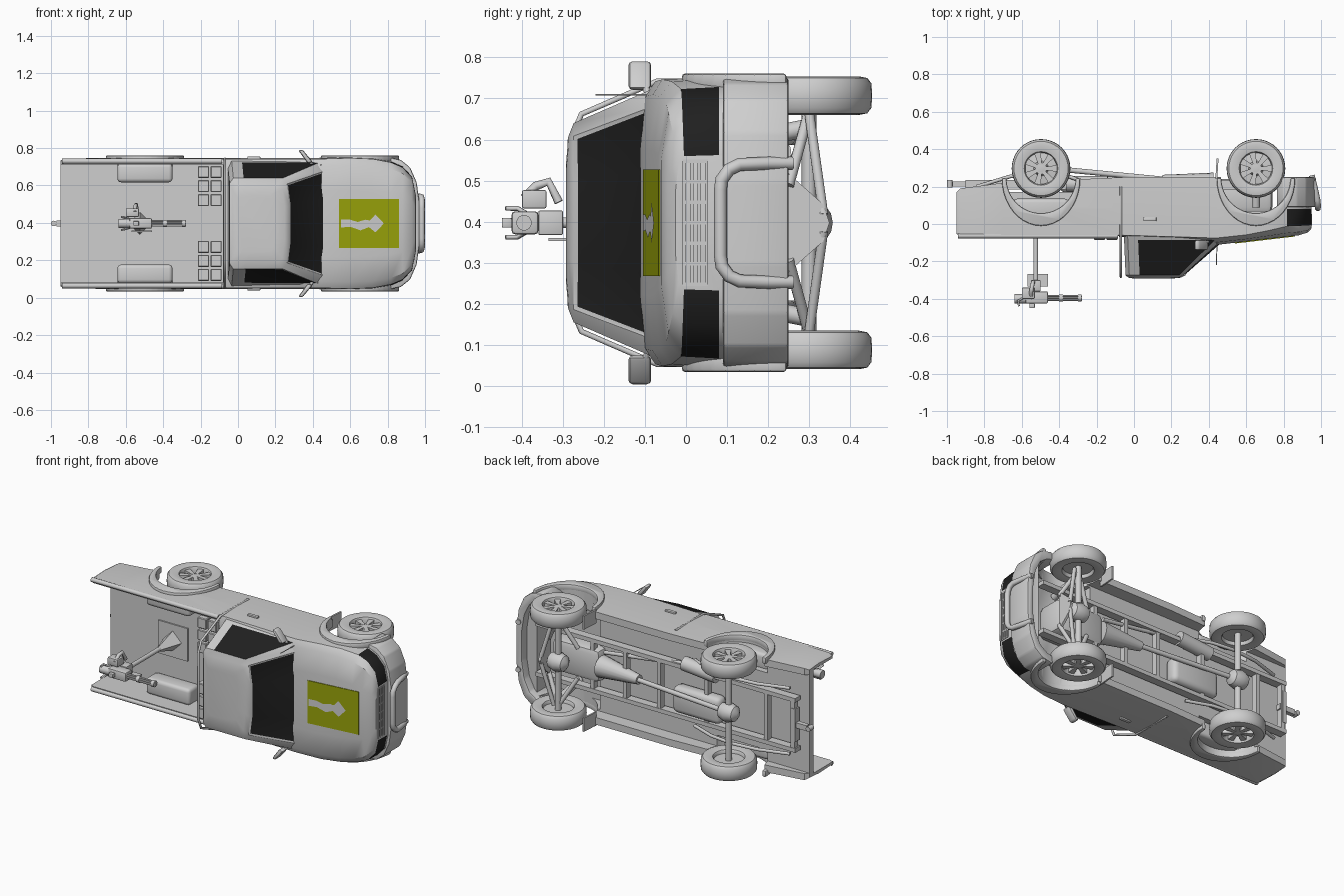
import bpy, bmesh, math
from mathutils import Matrix, Vector

if "Cube" in bpy.data.objects:
    bpy.data.objects.remove(bpy.data.objects["Cube"])

# Built in vehicle space (x forward, y left, z up), then tipped on its side at the end.
def mat(name, c):
    m = bpy.data.materials.new(name)
    m.diffuse_color = (*c, 1)
    m.use_nodes = True
    m.node_tree.nodes["Principled BSDF"].inputs["Base Color"].default_value = m.diffuse_color
    return m

GRAY = mat("body gray", (0.62, 0.62, 0.62))
BLACK = mat("glass black", (0.014, 0.014, 0.014))
OLIVE = mat("olive yellow", (0.32, 0.37, 0.003))

def finish(bm, name, mats=(GRAY,), bevel=0, angle=35, seg=2):
    if bevel:
        bmesh.ops.bevel(bm, geom=bm.edges[:], offset=bevel, segments=seg, affect='EDGES', profile=0.5)
    bmesh.ops.recalc_face_normals(bm, faces=bm.faces[:])
    me = bpy.data.meshes.new(name)
    bm.to_mesh(me)
    bm.free()
    for m in mats:
        me.materials.append(m)
    me.shade_smooth()
    me.set_sharp_from_angle(angle=math.radians(angle))
    o = bpy.data.objects.new(name, me)
    bpy.context.collection.objects.link(o)
    return o

def box(name, lo, hi, bevel=0, m=GRAY, seg=2):
    bm = bmesh.new()
    lo, hi = Vector(lo), Vector(hi)
    bmesh.ops.create_cube(bm, size=1, matrix=Matrix.Translation((lo + hi) / 2) @ Matrix.Diagonal((*(hi - lo), 1)))
    return finish(bm, name, (m,), bevel, seg=seg)

def prism(name, pts, a, b, plane="xz", m=GRAY, bevel=0):
    """Extrude a 2D outline from a to b along the axis left over."""
    put = {"xz": lambda p, d: (p[0], d, p[1]), "xy": lambda p, d: (p[0], p[1], d), "yz": lambda p, d: (d, p[0], p[1])}[plane]
    bm = bmesh.new()
    f = bm.faces.new([bm.verts.new(put(p, a)) for p in pts])
    r = bmesh.ops.extrude_face_region(bm, geom=[f])
    off = Vector(put((0, 0), b - a))
    bmesh.ops.translate(bm, vec=off, verts=[v for v in r["geom"] if isinstance(v, bmesh.types.BMVert)])
    return finish(bm, name, (m,), bevel)

def loft(rings, caps=True):
    bm = bmesh.new()
    vs = [[bm.verts.new(p) for p in r] for r in rings]
    n = len(rings[0])
    rows = [[bm.faces.new((a[i], a[(i + 1) % n], b[(i + 1) % n], b[i])) for i in range(n)] for a, b in zip(vs, vs[1:])]
    if caps:
        bm.faces.new(vs[0])
        bm.faces.new(vs[-1])
    return bm, rows

def lathe(name, prof, center, axis=(0, 1, 0), n=32, closed=False):
    """Spin (radius, offset) points about an axis."""
    q = Vector((0, 0, 1)).rotation_difference(Vector(axis))
    ring = lambda r, d: [Vector(center) + q @ Vector((r * math.cos(t), r * math.sin(t), d))
                         for t in (2 * math.pi * k / n for k in range(n))]
    bm, _ = loft([ring(r, d) for r, d in (prof + prof[:1] if closed else prof)], not closed)
    if closed:
        bmesh.ops.remove_doubles(bm, verts=bm.verts[:], dist=1e-6)
    return finish(bm, name)

def rod(name, a, b, r, r2=None, n=12):
    d = Vector(b) - Vector(a)
    return lathe(name, [(r, 0), (r if r2 is None else r2, d.length)], a, d.normalized(), n)

def tube(name, pts, r):
    cu = bpy.data.curves.new(name, 'CURVE')
    cu.dimensions, cu.bevel_depth, cu.bevel_resolution, cu.use_fill_caps = '3D', r, 2, True
    sp = cu.splines.new('POLY')
    sp.points.add(len(pts) - 1)
    for p, c in zip(sp.points, pts):
        p.co = (*c, 1)
    cu.materials.append(GRAY)
    bpy.context.collection.objects.link(bpy.data.objects.new(name, cu))

def cut(o, cutters):
    for c in cutters:
        md = o.modifiers.new("cut", 'BOOLEAN')
        md.operation, md.object, md.solver = 'DIFFERENCE', c, 'EXACT'
    dg = bpy.context.evaluated_depsgraph_get()
    me = bpy.data.meshes.new_from_object(o.evaluated_get(dg))
    o.modifiers.clear()
    o.data = me
    me.shade_smooth()
    me.set_sharp_from_angle(angle=math.radians(35))
    for c in cutters:
        bpy.data.objects.remove(c)

AXLES = (-0.497, 0.652)

# Lower body: x, half width, top, shoulder, lamp base, bottom
secs = [(-.95, .335, .06, .05, -.08, -.17), (-.93, .347, .07, .06, -.08, -.19), (-.7, .35, .07, .06, -.08, -.22),
        (-.06, .35, .07, .06, -.08, -.25), (.44, .35, .112, .075, -.08, -.25), (.6, .355, .093, .058, -.08, -.25),
        (.72, .35, .079, .035, -.08, -.24), (.818, .331, .068, .012, -.08, -.22), (.88, .304, .0605, .01, -.08, -.2),
        (.93, .25, .045, .008, -.08, -.2), (.948, .165, .025, .005, -.08, -.2)]
rings = []
for x, W, t, s, l, b in secs:
    half = [(.5 * W, t), (.88 * W, .65 * t + .35 * s), (.985 * W, s), (W, l), (.98 * W, b)]
    rings.append([(x, w, h) for w, h in half] + [(x, -w, h) for w, h in reversed(half)])
bm, rows = loft(rings)
for row in rows[7:]:                       # wrap-around lamps
    row[2].material_index = row[6].material_index = 1
body = finish(bm, "body", (GRAY, BLACK))
cutters = [box("bed_cut", (-1.1, -.315, -.13), (-.08, .315, .3)),
           box("floor_cut", (-1.1, -.3, -.4), (.5, .3, -.17)),
           box("engine_cut", (.46, -.29, -.4), (.86, .29, -.07))]
for x in AXLES:
    for s in (-1, 1):
        cutters.append(rod("arch_cut", (x, s * .235, -.245), (x, s * .5, -.245), .187, n=40))
cut(body, cutters)

# Cab: height, back x, side front x, centre front x, half width
rings = []
for h, xb, xs, xc, w in [(.055, -.055, .45, .52, .337), (.085, -.053, .432, .49, .325), (.274, -.045, .24, .275, .243),
                         (.287, -.03, .215, .25, .21), (.292, .0, .17, .2, .15)]:
    half = [(xc, .4 * w), (xc - .35 * (xc - xs), .87 * w), (xs, w), (xb + .075, w), (xb + .02, w), (xb, .88 * w)]
    rings.append([(x, y, h) for x, y in half] + [(x, -y, h) for x, y in reversed(half)])
bm, rows = loft(rings)
g = rows[1]
for faces, th in (([g[2]], .016), ([g[8]], .016), ([g[0], g[10], g[11]], .012), ([g[5]], .035)):
    bmesh.ops.inset_region(bm, faces=faces, thickness=th, depth=-.004)
    for f in faces:
        f.material_index = 1
finish(bm, "cab", (GRAY, BLACK))
tube("cab_hoop", [(-.07, y, z) for y, z in ((-.345, -.2), (-.345, .07), (-.265, .255), (-.2, .282),
                                           (.2, .282), (.265, .255), (.345, .07), (.345, -.2))], .007)

# Hood panel and its figure
hood = lambda x: .112 - .117 * (x - .44)
prism("hood_panel", [(.54, hood(.54) - .002), (.86, hood(.86) - .002), (.86, hood(.86) + .004), (.54, hood(.54) + .004)],
      -.13, .13, m=OLIVE)
bm = bmesh.new()
fig = [(.55, .02), (.6, .02), (.64, .008), (.68, .02), (.705, .016), (.735, .048), (.78, 0), (.735, -.048), (.7, -.02),
       (.655, -.037), (.6, -.018), (.55, -.022)]
bm.faces.new([bm.verts.new((x, y, hood(x) + .006)) for x, y in reversed(fig)])
finish(bm, "hood_figure")

# Front bumper, grille and bull bar
out = [(.80, .355), (.87, .34), (.92, .3), (.955, .22), (.972, .1)]
out += [(x, -y) for x, y in reversed(out)]
prism("front_bumper", out + [(x - .04, y * .88) for x, y in reversed(out)], -.25, -.09, "xy", bevel=.008)
for i in range(4):
    h = -.05 + i * .018
    box("grille_slat", (.935, -.15, h - .004), (.953, .15, h + .004))
for i in range(7):
    y = -.15 + i * .05
    box("grille_divider", (.935, y - .004, -.054), (.951, y + .004, .008))
bar = [(.95, .145, -.26), (.965, .145, -.2), (.98, .142, -.13), (.983, .13, -.105), (.983, .105, -.087), (.983, .08, -.084)]
tube("bull_bar", bar + [(x, -y, z) for x, y, z in reversed(bar)], .016)
prism("front_subframe", [(-.12, -.25), (.12, -.25), (.045, -.335), (0, -.35), (-.045, -.335)], .735, .75, "yz")

# Wheels, flares, mirrors and other mirrored parts
arc = [math.pi * k / 20 for k in range(21)]
for s in (-1, 1):
    for x in AXLES:
        c = (x, s * .31, -.297)
        lathe("tyre", [(.09, -.04), (.125, -.047), (.145, -.043), (.155, -.03), (.157, 0), (.155, .03), (.145, .043),
                       (.125, .047), (.09, .04), (.084, .025), (.084, -.03)], c, (0, s, 0), 40, True)
        lathe("rim_dish", [(.086, -.02), (.086, .0), (.04, .006), (.03, .028), (.014, .03)], c, (0, s, 0), 28)
        for k in range(7):
            t = 2 * math.pi * k / 7
            d = Vector((math.cos(t), 0, math.sin(t)))
            n = Vector((-d.z, 0, d.x))
            q = Vector(c) + Vector((0, s * .008, 0))
            bm, _ = loft([[q + d * r + n * e * w + Vector((0, s * z, 0)) for e, z in ((-1, 0), (1, 0), (1, .022), (-1, .022))]
                          for r, w in ((.02, .009), (.088, .018))])
            finish(bm, "wheel_spoke")
        prism("fender_flare", [(x + .21 * math.cos(t), -.245 + .255 * math.sin(t)) for t in arc] +
              [(x + .185 * math.cos(t), -.245 + .187 * math.sin(t)) for t in reversed(arc)], s * .325, s * .364, bevel=.008)
    lo, hi = sorted((s * .22, s * .32))
    box("wheel_well", (-.645, lo, -.135), (-.35, hi, -.03), .02, seg=3)
    prism("mirror", [(.322, s * .392), (.345, s * .395), (.4, s * .328), (.372, s * .322)], .085, .14, "xy", bevel=.01)
    rod("mirror_arm", (.4, s * .305, .09), (.385, s * .335, .1), .008)
    tube("bed_rail", [(-.94, s * .333, .063), (-.085, s * .333, .063)], .014)
    lo, hi = sorted((s * .345, s * .358))
    box("door_handle", (.05, lo, -.035), (.12, hi, -.015), .004)
    lo, hi = sorted((s * .27, s * .352))
    prism("mud_flap", [(.435, -.24), (.445, -.24), (.452, -.35), (.442, -.35)], lo, hi)
    # Frame rails, springs, arms
    lo, hi = sorted((s * .14, s * .165))
    box("frame_rail", (-.9, lo, -.235), (.85, hi, -.185))
    tube("leaf_spring", [(-.84, s * .2, -.2), (-.66, s * .2, -.255), (-.497, s * .2, -.272), (-.35, s * .2, -.255),
                         (-.2, s * .2, -.2)], .01)
    for e in (-.1, .1):
        rod("control_arm", (.652 + e, s * .09, -.25), (.652, s * .27, -.3), .013)
    rod("subframe_arm", (.742, s * .02, -.335), (.68, s * .27, -.3), .012)
    rod("strut", (.652, s * .23, -.29), (.652, s * .19, -.09), .022)
    for x in AXLES:
        rod("axle_half", (x, 0, -.3), (x, s * .3, -.3), .018)
    # Crates behind the cab
    for i in range(2):
        for j in range(3):
            x, y = -.215 + i * .068, s * (.125 + j * .075)
            lo, hi = sorted((y - .032, y + .032))
            box("crate", (x, lo, -.13), (x + .06, hi, .085), .004, seg=1)
rod("aerial", (.445, .312, .08), (.44, .312, .22), .0025, n=6)

# Underbody
for x in (-.88, -.7, -.3, .02, .25, .47):
    box("crossmember", (x - .012, -.16, -.232), (x + .012, .16, -.195))
for x in AXLES:
    lathe("differential", [(.015, -.065), (.045, -.045), (.058, 0), (.045, .045), (.015, .065)], (x, 0, -.3), (1, 0, 0), 16)
rod("drive_shaft", (.15, 0, -.24), (-.47, 0, -.3), .014)
rod("gearbox", (.42, 0, -.21), (.15, 0, -.235), .065, .028, 16)
box("engine_block", (.42, -.1, -.24), (.74, .1, -.06), .03)
rod("muffler", (-.36, .15, -.215), (-.14, .17, -.215), .042, n=16)
tube("exhaust_pipe", [(.4, .09, -.21), (.1, .13, -.21), (-.14, .17, -.215)], .012)
box("fuel_tank", (-.4, -.13, -.255), (-.08, .03, -.17), .03, seg=3)
box("hitch", (-.97, -.016, -.228), (-.86, .016, -.2))
rod("hitch_pin", (-.985, 0, -.235), (-.985, 0, -.195), .015)
box("hitch_bar", (-.9, -.1, -.235), (-.875, .1, -.195))

# Mounted gun on the bed
box("mount_plate", (-.625, -.1, -.13), (-.425, .1, -.122))
rod("mount_base", (-.525, 0, -.122), (-.525, 0, .02), .06, .013, n=4)
rod("mount_post", (-.525, 0, -.125), (-.525, 0, .3), .013)
box("gun_shield", (-.57, -.045, .268), (-.46, -.037, .335))
box("gun_cradle", (-.55, -.03, .3), (-.5, .03, .36), .004)
box("gun_receiver", (-.58, -.028, .36), (-.46, .028, .425), .008)
rod("gun_motor", (-.64, 0, .4), (-.57, 0, .4), .025)
for k in range(6):
    t = math.pi * k / 3
    y, z = .012 * math.cos(t), .395 + .012 * math.sin(t)
    rod("gun_barrel", (-.47, y, z), (-.278, y, z), .0055, n=8)
for x in (-.4, -.3):
    rod("barrel_clamp", (x, 0, .395), (x + .02, 0, .395), .019, n=14)
for s in (-1, 1):
    tube("gun_grip", [(-.57, s * .02, .385), (-.62, s * .035, .41), (-.615, s * .035, .44)], .006)
box("ammo_box", (-.6, .035, .34), (-.53, .08, .4), .005)
tube("ammo_feed", [(-.55, .06, .395), (-.55, .09, .365), (-.545, .1, .335), (-.54, .05, .31)], .011)
box("gun_sight", (-.56, -.012, .425), (-.53, .012, .449), .003)

# Tip the whole vehicle onto its side
M = Matrix.Translation((0, 0, .397)) @ Matrix.Rotation(math.pi / 2, 4, 'X')
for o in bpy.context.scene.objects:
    o.matrix_world = M
